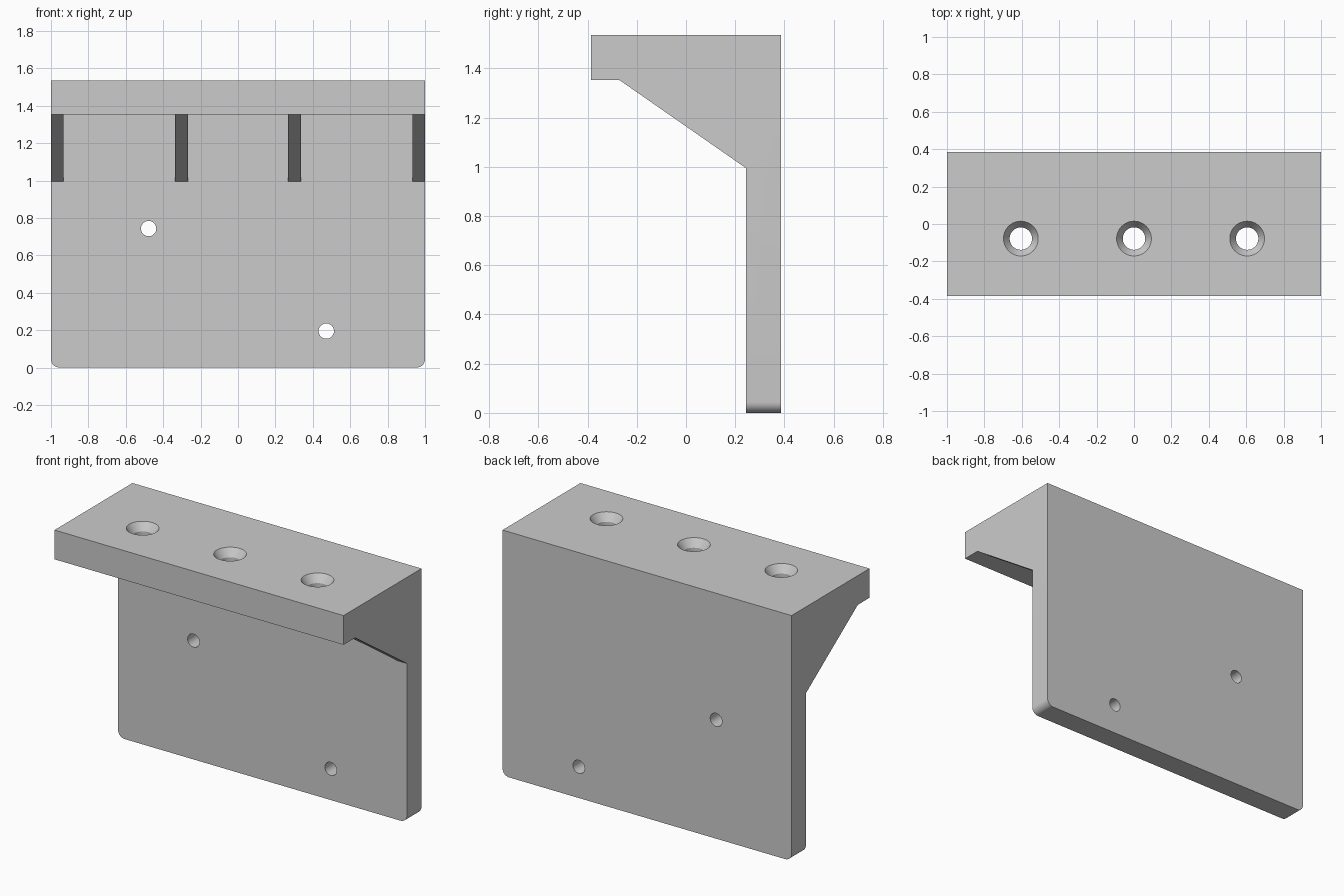
import bpy, bmesh, math

if "Cube" in bpy.data.objects:
    bpy.data.objects.remove(bpy.data.objects["Cube"])

D, H = 0.385, 1.535          # half depth, height
WALL_Y, SHELF_Z = 0.243, 1.352


def make_object(name, bm):
    bmesh.ops.recalc_face_normals(bm, faces=bm.faces)
    mesh = bpy.data.meshes.new(name)
    bm.to_mesh(mesh)
    bm.free()
    ob = bpy.data.objects.new(name, mesh)
    bpy.context.collection.objects.link(ob)
    return ob


def extrude_x(profile, x0, x1):
    """Solid bmesh from a (y, z) profile swept from x0 to x1."""
    bm = bmesh.new()
    face = bm.faces.new([bm.verts.new((x0, y, z)) for y, z in profile])
    new = bmesh.ops.extrude_face_region(bm, geom=[face])["geom"]
    bmesh.ops.translate(bm, vec=(x1 - x0, 0, 0),
                        verts=[g for g in new if isinstance(g, bmesh.types.BMVert)])
    return bm


def lathe(name, profile, loc, rot_x=0.0, n=48):
    """Closed round cutter from (radius, height) rings."""
    bm = bmesh.new()
    rings = [[bm.verts.new((r * math.cos(2 * math.pi * i / n),
                            r * math.sin(2 * math.pi * i / n), z)) for i in range(n)]
             for r, z in profile]
    for a, b in zip(rings, rings[1:]):
        for i in range(n):
            j = (i + 1) % n
            bm.faces.new((a[i], a[j], b[j], b[i]))
    bm.faces.new(rings[0])
    bm.faces.new(rings[-1])
    ob = make_object(name, bm)
    ob.location, ob.rotation_euler = loc, (rot_x, 0, 0)
    return ob


def boolean(target, tool, op):
    tool.hide_render = True
    mod = target.modifiers.new(tool.name, 'BOOLEAN')
    mod.operation, mod.solver, mod.object = op, 'EXACT', tool
    bpy.context.view_layer.objects.active = target
    bpy.ops.object.modifier_apply(modifier=mod.name)
    bpy.data.objects.remove(tool)


# Back wall and top shelf as one L section, lower corners rounded
bm = extrude_x([(WALL_Y, 0), (D, 0), (D, H), (-D, H), (-D, SHELF_Z), (WALL_Y, SHELF_Z)], -1, 1)
corners = [e for e in bm.edges
           if all(v.co.z < 1e-4 for v in e.verts)
           and abs(e.verts[0].co.x - e.verts[1].co.x) < 1e-4]
bmesh.ops.bevel(bm, geom=corners, offset=0.045, segments=8, profile=0.5, affect='EDGES')
bracket = make_object("bracket", bm)

# Four triangular ribs under the shelf
rib_profile = [(-0.27, SHELF_Z), (-0.27, 1.42), (0.32, 1.42), (0.32, 0.995), (WALL_Y, 0.995)]
for x0, x1 in ((-1, -0.933), (-0.337, -0.268), (0.268, 0.337), (0.933, 1)):
    boolean(bracket, make_object("rib", extrude_x(rib_profile, x0, x1)), 'UNION')

# Countersunk holes through the shelf
for x in (-0.605, 0, 0.605):
    hole = lathe("shelf_hole", [(0.06, -0.3), (0.06, -0.048), (0.093, 0), (0.093, 0.1)],
                 (x, -0.078, H))
    boolean(bracket, hole, 'DIFFERENCE')

# Plain holes through the back wall
for x, z in ((-0.478, 0.743), (0.472, 0.195)):
    hole = lathe("wall_hole", [(0.041, -0.3), (0.041, 0.3)], (x, 0.314, z), math.pi / 2)
    boolean(bracket, hole, 'DIFFERENCE')

bpy.ops.object.select_all(action='DESELECT')
bracket.select_set(True)
bpy.context.view_layer.objects.active = bracket
bpy.ops.object.shade_smooth_by_angle(angle=math.radians(25))
